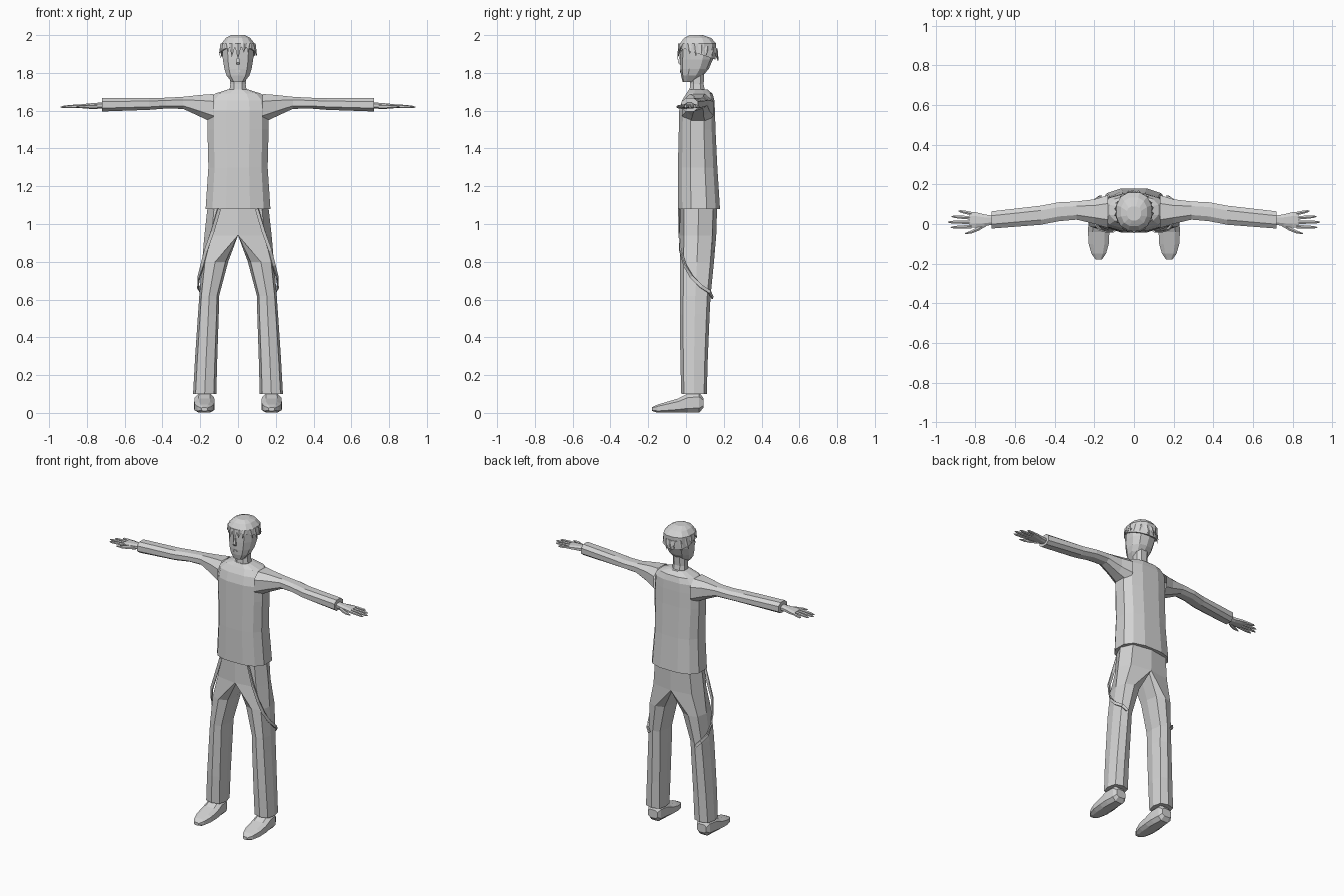
import bpy, bmesh, math, random
from mathutils import Vector

if "Cube" in bpy.data.objects:
    bpy.data.objects.remove(bpy.data.objects["Cube"])

random.seed(4)
grey = bpy.data.materials.new("plain_grey")
grey.diffuse_color = (0.65, 0.65, 0.65, 1)
grey.use_nodes = True
grey.node_tree.nodes["Principled BSDF"].inputs["Base Color"].default_value = grey.diffuse_color


def ring(axis, pos, a0, a1, b0, b1, n=8, p=0.8, off=0.5):
    """Rounded-box section across an axis; a and b are the other two axes in order."""
    pts = []
    for i in range(n):
        t = 2 * math.pi * (i + off) / n
        c, s = math.cos(t), math.sin(t)
        m = math.cos(math.pi * off / n)          # flats touch the limits
        c, s = max(-1, min(1, c / m)), max(-1, min(1, s / m))
        u = (a0 + a1) / 2 + (a1 - a0) / 2 * math.copysign(abs(c) ** p, c)
        v = (b0 + b1) / 2 + (b1 - b0) / 2 * math.copysign(abs(s) ** p, s)
        pts.append({'x': (pos, u, v), 'y': (u, pos, v), 'z': (u, v, pos)}[axis])
    return pts


def finish(name, bm, mirror):
    bmesh.ops.recalc_face_normals(bm, faces=bm.faces)
    me = bpy.data.meshes.new(name)
    bm.to_mesh(me)
    bm.free()
    me.materials.append(grey)
    ob = bpy.data.objects.new(name, me)
    bpy.context.collection.objects.link(ob)
    if mirror:
        ob.modifiers.new("mirror", 'MIRROR').use_mirror_merge = False
    return ob


def loft(name, rings, mirror=False, start=True, end=True):
    bm = bmesh.new()
    rows = [[bm.verts.new(p) for p in r] for r in rings]
    n = len(rows[0])
    for r, q in zip(rows, rows[1:]):
        for i in range(n):
            j = (i + 1) % n
            bm.faces.new((r[i], r[j], q[j], q[i]))
    if start:
        bm.faces.new(rows[0])
    if end:
        bm.faces.new(rows[-1])
    return finish(name, bm, mirror)


# Shirt body: z, half width, front, back
body = [(1.08, .175, -.045, .182), (1.30, .16, -.045, .168), (1.50, .165, -.04, .158),
        (1.60, .165, -.038, .155), (1.655, .16, -.022, .152), (1.69, .125, 0, .142),
        (1.712, .055, .015, .115)]
loft("shirt_body", [ring('z', z, -w, w, f, b, 12, .75) for z, w, f, b in body])

# Sleeves: x, y range, z range
sleeve = [(.13, -.025, .15, 1.53, 1.692), (.20, -.002, .128, 1.565, 1.686),
          (.29, .02, .116, 1.608, 1.675), (.38, .012, .112, 1.61, 1.67),
          (.47, -.006, .095, 1.603, 1.668), (.72, -.025, .066, 1.594, 1.668)]
loft("sleeve", [ring('x', *s, 8, .8) for s in sleeve], True, start=False)

# Hands
palm = [(.70, -.002, .042, 1.61, 1.645), (.755, -.012, .05, 1.61, 1.642),
        (.80, -.02, .062, 1.612, 1.638), (.83, -.02, .064, 1.614, 1.634)]
loft("palm", [ring('x', *s, 8, .8) for s in palm], True)
for label, y0, y1, tip in (("index", -.013, -.017, .925), ("middle", .009, .01, .94),
                           ("ring", .031, .038, .922), ("little", .053, .066, .885)):
    rows = []
    for t, r in ((0, .0095), (.5, .009), (.85, .007), (1, .002)):
        x, y, z = .82 + (tip - .82) * t, y0 + (y1 - y0) * t, 1.625 - .006 * t
        rows.append(ring('x', x, y - r, y + r, z - r, z + r, 6, 1))
    loft(label + "_finger", rows, True)
thumb = [(.745, .0, .012), (.785, -.024, .011), (.82, -.04, .009), (.853, -.048, .003)]
loft("thumb", [ring('x', x, y - r, y + r, 1.621 - r, 1.621 + r, 6, 1) for x, y, r in thumb], True)

# Trousers: z, inner x, outer x, front, back (inner side stops at the centre seam)
leg = [(1.10, -.16, .16, -.032, .165), (.94, -.178, .178, -.032, .16),
       (.80, .052, .19, -.032, .148), (.62, .10, .205, -.032, .13),
       (.52, .102, .212, -.032, .125), (.28, .11, .228, -.03, .115), (.10, .115, .238, -.025, .11)]
rows = [[(max(x, 0), y, z) for x, y, z in ring('z', *s, 8, .7, 0)] for s in leg]
loft("trouser_leg", rows, True, start=False)

# Shoes: y, half width, bottom, top
shoe = [(.092, .035, .025, .08), (.07, .048, 0, .11), (.01, .054, 0, .105), (-.04, .056, 0, .078),
        (-.10, .053, 0, .06), (-.15, .038, 0, .045), (-.18, .016, .01, .03)]
loft("shoe", [ring('y', y, .178 - w, .178 + w, b, t, 8, .65) for y, w, b, t in shoe], True)

# Hanging straps, flat ribbons from the front waist round to the back of the leg
path = [(.10, -.036, 1.08), (.135, -.037, .96), (.17, -.03, .86), (.19, -.005, .78),
        (.207, .03, .72), (.212, .08, .67), (.195, .125, .64), (.17, .14, .61)]
rows = []
for i, q in enumerate(path):
    q = Vector(q)
    out = Vector((q.x - .15, q.y - .06, 0)).normalized() * .004
    d = Vector(path[min(i + 1, 7)]) - Vector(path[max(i - 1, 0)])
    side = d.cross(out).normalized() * .009
    rows.append([q + side + out, q - side + out, q - side - out, q + side - out])
loft("hanging_strap", rows, True)

# Neck, head, nose
loft("neck", [ring('z', 1.69, -.05, .05, .015, .105), ring('z', 1.74, -.043, .043, .02, .095),
              ring('z', 1.82, -.045, .045, .02, .1)], start=False, end=False)
head = [(1.752, .035, -.018, .05), (1.785, .062, -.026, .088), (1.82, .074, -.03, .12),
        (1.87, .083, -.031, .142), (1.93, .086, -.03, .15), (1.975, .065, -.01, .13)]
loft("head", [ring('z', z, -w, w, f, b, 10, .85) for z, w, f, b in head])
loft("nose", [ring('z', 1.845, -.011, .011, -.036, -.02, 4, 1),
              ring('z', 1.856, -.012, .012, -.045, -.02, 4, 1),
              ring('z', 1.90, -.005, .005, -.034, -.02, 4, 1)])
loft("lips", [ring('z', z, -w, w, -.0345, -.02, 4, 1) for z, w in
              ((1.803, .01), (1.81, .02), (1.817, .01))])

# Hair cap, lower at the nape
hair = [(1.925, .092, -.034, .158), (1.955, .09, -.034, .162), (1.985, .066, -.012, .135),
        (2.0, .036, .018, .09)]
rows = [ring('z', z, -w, w, f, b, 12, .85) for z, w, f, b in hair]
rows[0] = [(x, y, z - .35 * y) for x, y, z in rows[0]]
loft("hair_cap", rows)

# Pointed locks round the rim
bm = bmesh.new()
count = 18
for i in range(count):
    a = 2 * math.pi * i / count - math.pi / 2
    radial = Vector((math.cos(a), math.sin(a), 0))
    side = Vector((-radial.y, radial.x, 0))
    root = Vector((.086 * radial.x, .063 + .095 * radial.y, 1.955 - .025 * max(radial.y, 0)))
    drop = random.uniform(.045, .075) if i else .085
    tip = root + radial * .015 + side * random.uniform(-.018, .018) * (i > 0) - Vector((0, 0, drop))
    corners = [root + side * .02, root - side * .02, root - radial * .016, root + radial * .009]
    v = [bm.verts.new(c) for c in (corners[0], corners[3], corners[1], corners[2])]
    t = bm.verts.new(tip)
    bm.faces.new(v)
    for k in range(4):
        bm.faces.new((v[k], v[(k + 1) % 4], t))
finish("hair_locks", bm, False)
